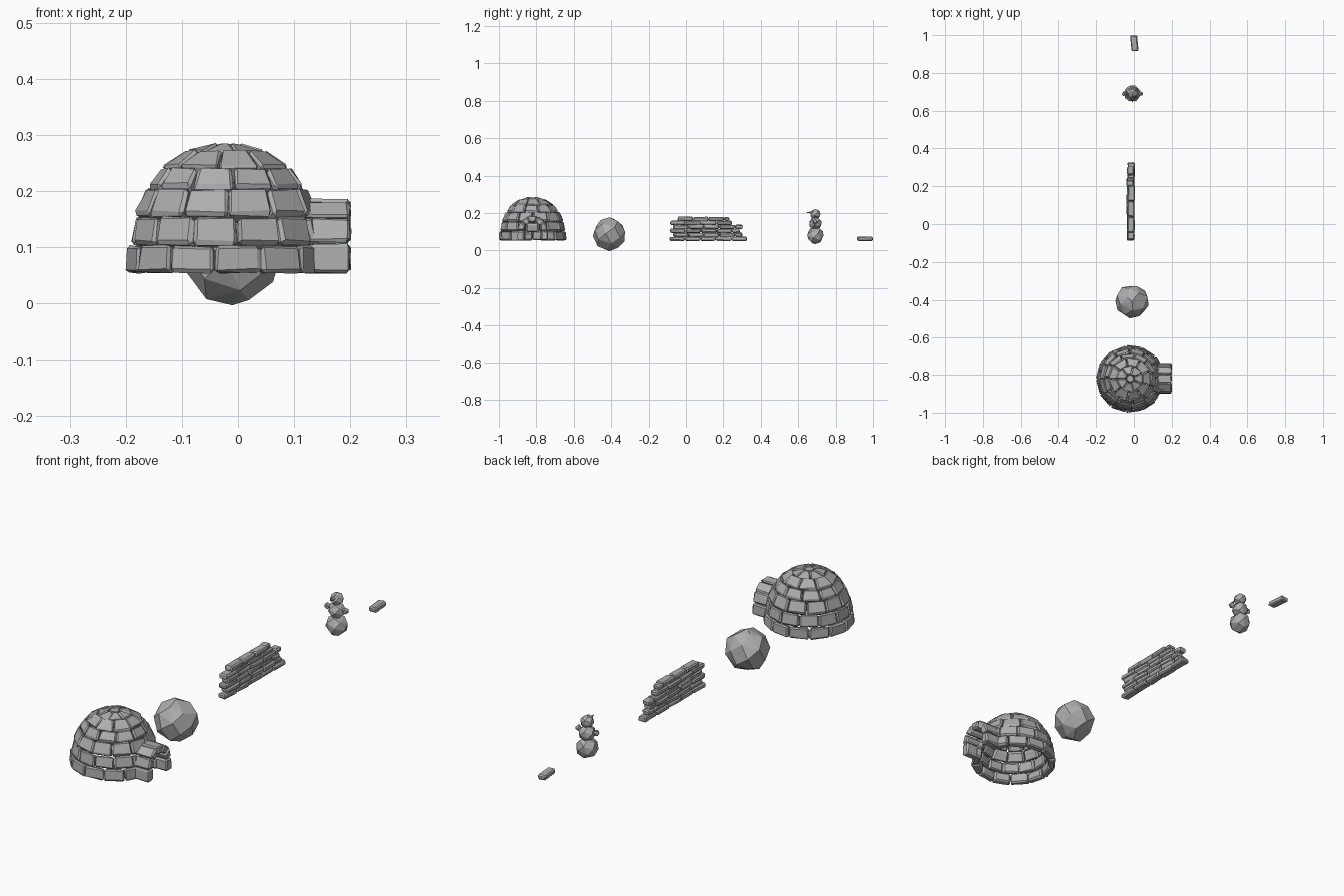
import bpy, bmesh, math, random
from mathutils import Vector, Matrix

if "Cube" in bpy.data.objects:
    bpy.data.objects.remove(bpy.data.objects["Cube"])

random.seed(4)
snow = bpy.data.materials.new("packed_snow_grey")
snow.diffuse_color = (0.42, 0.42, 0.42, 1)
snow.use_nodes = True
snow.node_tree.nodes["Principled BSDF"].inputs["Base Color"].default_value = snow.diffuse_color


def finish(name, bm):
    bmesh.ops.recalc_face_normals(bm, faces=bm.faces)
    me = bpy.data.meshes.new(name)
    bm.to_mesh(me)
    bm.free()
    me.materials.append(snow)
    ob = bpy.data.objects.new(name, me)
    bpy.context.collection.objects.link(ob)
    return ob


def add_block(target, corners, bevel=0.006, jitter=0.002):
    """Rough hewn block from 8 corners (4 of one side, 4 of the opposite side)."""
    bm = bmesh.new()
    v = [bm.verts.new(c) for c in corners]
    for f in ((0, 1, 2, 3), (7, 6, 5, 4), (0, 4, 5, 1), (1, 5, 6, 2), (2, 6, 7, 3), (3, 7, 4, 0)):
        bm.faces.new([v[i] for i in f])
    bmesh.ops.recalc_face_normals(bm, faces=bm.faces)
    bmesh.ops.bevel(bm, geom=bm.edges[:], offset=bevel, segments=1, affect='EDGES', clamp_overlap=True)
    for p in bm.verts:
        p.co += Vector([random.uniform(-jitter, jitter) for _ in range(3)])
    me = bpy.data.meshes.new("tmp")
    bm.to_mesh(me)
    bm.free()
    target.from_mesh(me)
    bpy.data.meshes.remove(me)


def add_brick(target, centre, size, turn=0.0):
    rot = Matrix.Rotation(turn, 3, 'Z')
    c = Vector(centre)
    pts = []
    for z in (-0.5, 0.5):
        for x, y in ((-0.5, -0.5), (0.5, -0.5), (0.5, 0.5), (-0.5, 0.5)):
            pts.append(c + rot @ Vector((x * size[0], y * size[1], z * size[2])))
    add_block(target, pts, 0.005, 0.0015)


def add_lump(target, centre, radius, n, rough=0.04):
    """Faceted ball: convex hull of evenly spread points."""
    bm = bmesh.new()
    for i in range(n):
        z = 1 - 2 * i / (n - 1)
        r = math.sqrt(max(0, 1 - z * z))
        a = i * 2.39996
        k = radius * (1 + random.uniform(-rough, rough) * (r > 0.01))
        bm.verts.new(Vector(centre) + Vector((r * math.cos(a), r * math.sin(a), z)) * k)
    bmesh.ops.convex_hull(bm, input=bm.verts[:])
    bmesh.ops.dissolve_limit(bm, angle_limit=0.2, verts=bm.verts[:], edges=bm.edges[:])
    me = bpy.data.meshes.new("tmp")
    bm.to_mesh(me)
    bm.free()
    target.from_mesh(me)
    bpy.data.meshes.remove(me)


# Igloo dome: courses of (lower radius, lower z, upper radius, upper z, blocks)
CX, CY, Z0 = -0.02, -0.82, 0.055
courses = [(0.182, 0.055, 0.178, 0.104, 12), (0.175, 0.106, 0.165, 0.157, 12),
           (0.166, 0.159, 0.143, 0.208, 12), (0.142, 0.209, 0.114, 0.245, 11),
           (0.115, 0.245, 0.070, 0.274, 9), (0.072, 0.272, 0.024, 0.285, 7)]


def dome_point(r, z, a, k):
    return Vector((CX + r * k * math.cos(a), CY + r * k * math.sin(a), Z0 + (z - Z0) * k))


dome = bmesh.new()
door = 0.25
for row, (r0, z0, r1, z1, n) in enumerate(courses):
    if row < 2:      # lower courses leave the doorway open
        start, span = door, 2 * math.pi - 2 * door
    else:
        start, span = row * 0.27, 2 * math.pi
    cuts = [start + span * i / n for i in range(n + 1)]
    if row == 1:     # stagger the joints
        cuts = [start] + [start + span * (i + 0.5) / n for i in range(n)] + [start + span]
    for a0, a1 in zip(cuts, cuts[1:]):
        g = 0.0015 / r0
        a0, a1 = a0 + g, a1 - g
        pts = [dome_point(r, z, a, k) for k in (1, 0.83)
               for r, z, a in ((r0, z0, a0), (r0, z0, a1), (r1, z1, a1), (r1, z1, a0))]
        add_block(dome, pts, 0.006 if row < 4 else 0.004, 0.002)
# Small keystone on top
bmesh.ops.create_cone(dome, cap_ends=True, segments=6, radius1=0.025, radius2=0.019, depth=0.03,
                      matrix=Matrix.Translation((CX, CY, 0.269)))
finish("igloo_dome", dome)

# Entrance arch: two foot blocks and five wedge blocks
arch = bmesh.new()
RO, RI, SPRING, XA, XB = 0.081, 0.045, 0.108, 0.115, 0.2
for s in (-1, 1):
    add_block(arch, [(x, CY + s * y, z) for x in (XA, XB)
                     for y, z in ((RI, Z0), (RO, Z0), (RO, 0.105), (RI, 0.105))])
for i in range(5):
    a0, a1 = math.pi * i / 5 + 0.01, math.pi * (i + 1) / 5 - 0.01
    add_block(arch, [(x, CY + r * math.cos(a), SPRING + r * math.sin(a)) for x in (XA, XB)
                     for r, a in ((RI, a0), (RO, a0), (RO, a1), (RI, a1))])
finish("igloo_entrance", arch)

# Large snowball
ball = bmesh.new()
add_lump(ball, (-0.01, -0.41, 0.087), 0.09, 28)
finish("large_snowball", ball)

# Low wall of thin snow bricks: (start y, brick count) per course
wall = bmesh.new()
for row, (y0, n) in enumerate([(-0.088, 5), (-0.07, 4.5), (-0.085, 4.5), (-0.07, 4.5), (-0.085, 4), (-0.045, 3.35)]):
    y, end = y0, y0 + n * 0.083
    while y < end - 0.01:
        length = min(0.083, end - y)
        add_brick(wall, (-0.017 + random.uniform(-0.003, 0.003), y + length / 2, 0.0625 + row * 0.0212),
                  (0.036, length - 0.002, 0.0215), random.uniform(-0.06, 0.06))
        y += length
finish("brick_wall", wall)

# Snow figure: three balls, hand lumps and a nose
fig = bmesh.new()
FX, FY = -0.008, 0.692
for z, r in ((0.081, 0.046), (0.144, 0.036), (0.194, 0.028)):
    add_lump(fig, (FX, FY, z), r, 22)
finish("snow_figure_body", fig)
hands = bmesh.new()
for s in (-1, 1):
    add_lump(hands, (FX + s * 0.043, FY - 0.002, 0.153), 0.014, 12)
finish("snow_figure_hands", hands)
nose = bmesh.new()
bmesh.ops.create_cone(nose, cap_ends=True, segments=5, radius1=0.008, radius2=0.001, depth=0.03,
                      matrix=Matrix.Translation((FX, FY - 0.033, 0.203)) @ Matrix.Rotation(math.pi / 2, 4, 'X'))
finish("snow_figure_nose", nose)

# Single loose brick
loose = bmesh.new()
add_brick(loose, (0.002, 0.957, 0.0625), (0.036, 0.083, 0.0215), 0.11)
finish("loose_brick", loose)
